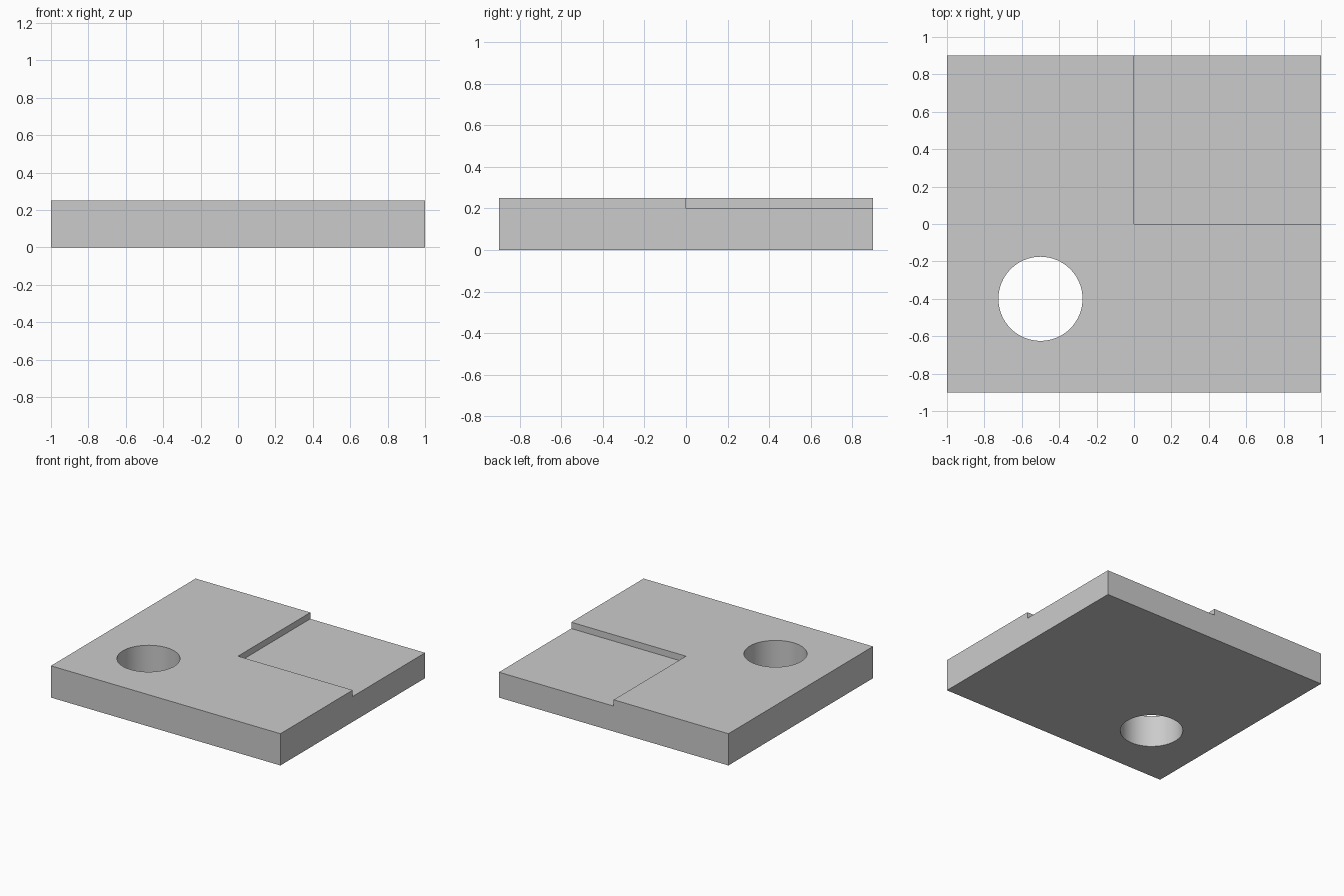
import bpy
import math

WIDTH, DEPTH, HEIGHT = 2.0, 1.8, 0.25
RECESS = 0.05
HOLE_X, HOLE_Y, HOLE_RADIUS = -0.5, -0.4, 0.225

default_cube = bpy.data.objects.get("Cube")
if default_cube:
    bpy.data.objects.remove(default_cube, do_unlink=True)

grey = bpy.data.materials.new("plain_grey")
grey.use_nodes = True
colour = (0.6, 0.6, 0.6, 1.0)
grey.diffuse_color = colour
grey.node_tree.nodes["Principled BSDF"].inputs["Base Color"].default_value = colour


def box(name, low, high):
    """Axis-aligned box between two corners."""
    centre = [(a + b) / 2 for a, b in zip(low, high)]
    bpy.ops.mesh.primitive_cube_add(size=1, location=centre)
    obj = bpy.context.object
    obj.name = name
    obj.scale = [b - a for a, b in zip(low, high)]
    bpy.ops.object.transform_apply(location=True, rotation=False, scale=True)
    obj.data.materials.append(grey)
    return obj


def cut(target, cutter):
    """Subtract the cutter, then discard it."""
    cutter.hide_render = True
    mod = target.modifiers.new("cut", "BOOLEAN")
    mod.operation = "DIFFERENCE"
    mod.solver = "EXACT"
    mod.object = cutter
    bpy.context.view_layer.objects.active = target
    bpy.ops.object.modifier_apply(modifier=mod.name)
    bpy.data.objects.remove(cutter, do_unlink=True)


# Flat plate
plate = box("plate", (-WIDTH / 2, -DEPTH / 2, 0), (WIDTH / 2, DEPTH / 2, HEIGHT))

# Shallow recess in the back left quarter
cut(plate, box("recess_cutter", (0, 0, HEIGHT - RECESS), (WIDTH, DEPTH, HEIGHT * 2)))

# Round through hole
bpy.ops.mesh.primitive_cylinder_add(
    vertices=64, radius=HOLE_RADIUS, depth=1, location=(HOLE_X, HOLE_Y, HEIGHT / 2))
hole_cutter = bpy.context.object
hole_cutter.name = "hole_cutter"
hole_cutter.data.materials.append(grey)
cut(plate, hole_cutter)

# Smooth hole wall, crisp edges
bpy.ops.object.select_all(action="DESELECT")
plate.select_set(True)
bpy.context.view_layer.objects.active = plate
bpy.ops.object.shade_smooth_by_angle(angle=math.radians(30))
